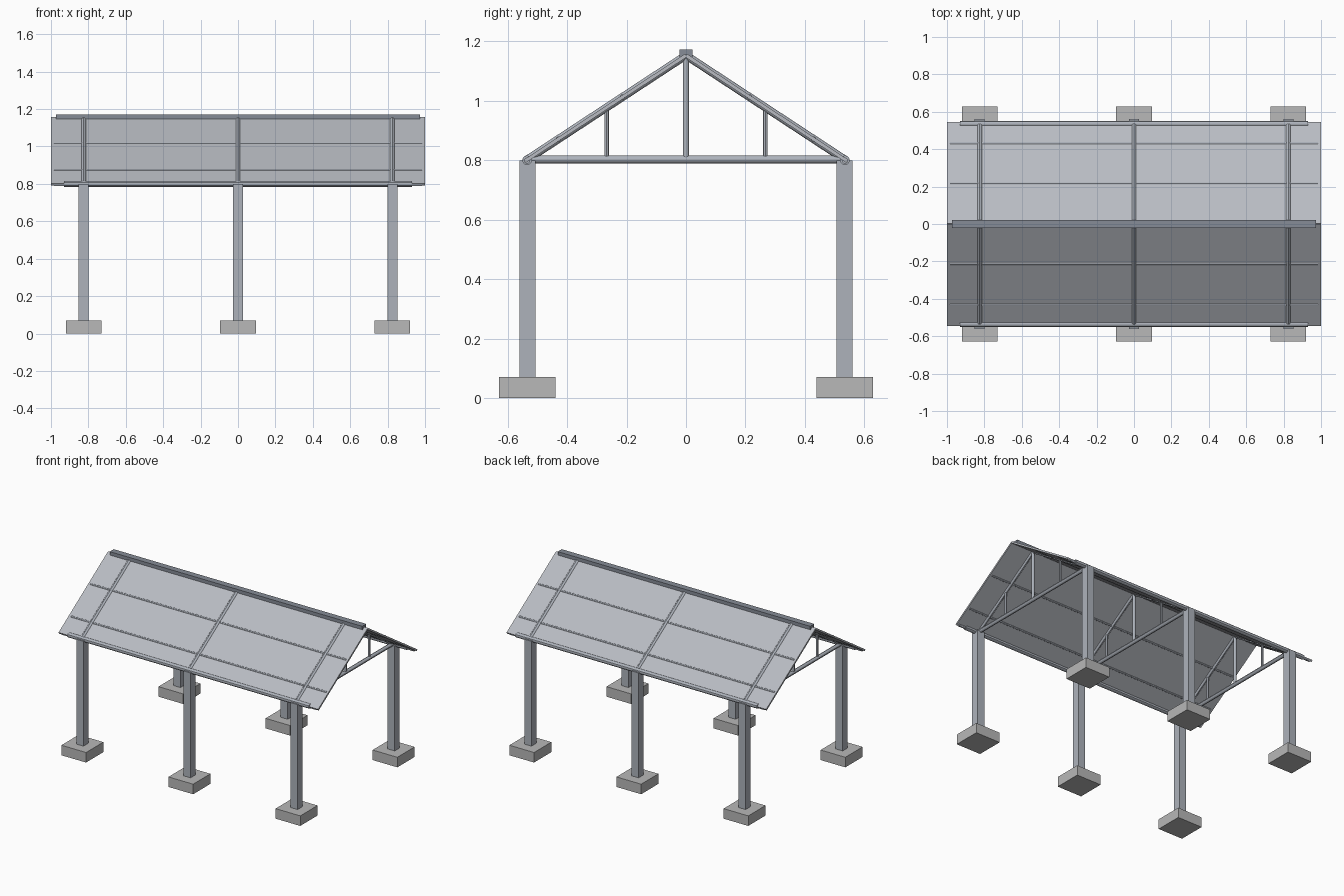
import bpy
from mathutils import Vector, Matrix
from math import atan2

if "Cube" in bpy.data.objects:
    bpy.data.objects.remove(bpy.data.objects["Cube"])

FRAMES = (-0.825, 0, 0.825)
EAVE_Y, EAVE_Z, RIDGE_Z = 0.538, 0.80, 1.153


def material(name, *rgb):
    m = bpy.data.materials.new(name)
    m.diffuse_color = (*rgb, 1)
    m.use_nodes = True
    m.node_tree.nodes["Principled BSDF"].inputs["Base Color"].default_value = m.diffuse_color
    return m


CONCRETE = material("concrete", 0.48, 0.48, 0.48)
STEEL = material("steel", 0.42, 0.45, 0.50)
SHEET = material("sheet", 0.48, 0.50, 0.54)
CAP = material("cap", 0.24, 0.265, 0.31)


def box(name, loc, size, mat, rot_x=0):
    bpy.ops.mesh.primitive_cube_add(size=1)
    ob = bpy.context.object
    ob.name = name
    ob.data.transform(Matrix.Diagonal((*size, 1)))
    ob.location = loc
    ob.rotation_euler.x = rot_x
    ob.data.materials.append(mat)
    return ob


def tube(name, a, b, radius, mat=STEEL, sides=12):
    a, b = Vector(a), Vector(b)
    bpy.ops.mesh.primitive_cylinder_add(vertices=sides, radius=radius,
                                        depth=(b - a).length, location=(a + b) / 2)
    ob = bpy.context.object
    ob.name = name
    ob.rotation_euler = (b - a).to_track_quat('Z', 'Y').to_euler()
    ob.data.materials.append(mat)
    bpy.ops.object.shade_smooth_by_angle()
    return ob


def slope_z(y):
    return RIDGE_Z + (EAVE_Z - RIDGE_Z) * abs(y) / EAVE_Y


# Footings, columns and trusses
for x in FRAMES:
    for s in (-1, 1):
        box("footing", (x, s * 0.534, 0.035), (0.19, 0.19, 0.07), CONCRETE)
        box("column", (x, s * 0.534, 0.435), (0.054, 0.054, 0.73), STEEL)
        tube("rafter", (x, s * EAVE_Y, EAVE_Z), (x, 0, RIDGE_Z), 0.0135)
        tube("web_post", (x, s * 0.267, 0.803), (x, s * 0.267, slope_z(0.267)), 0.008)
    tube("bottom_chord", (x, -0.534, 0.803), (x, 0.534, 0.803), 0.0135)
    tube("king_post", (x, 0, 0.803), (x, 0, RIDGE_Z), 0.0105)

# Roof sheets, purlins and eave beams
for s in (-1, 1):
    end = Vector((0, s * 0.543, slope_z(0.543)))
    top = Vector((0, 0, RIDGE_Z))
    d = end - top
    box("roof_sheet", (top + end) / 2, (2, d.length, 0.012), SHEET, atan2(d.z * s, d.y * s))
    for y in (0.213, 0.43):
        tube("purlin", (-0.985, s * y, slope_z(y)), (0.985, s * y, slope_z(y)), 0.009)
    tube("eave_purlin", (-0.985, s * 0.535, 0.797), (0.985, s * 0.535, 0.797), 0.009)
    tube("eave_beam", (-0.93, s * 0.535, EAVE_Z), (0.93, s * 0.535, EAVE_Z), 0.016)

# Ridge cap
box("ridge_cap", (0, 0, 1.16), (1.945, 0.044, 0.024), CAP)
